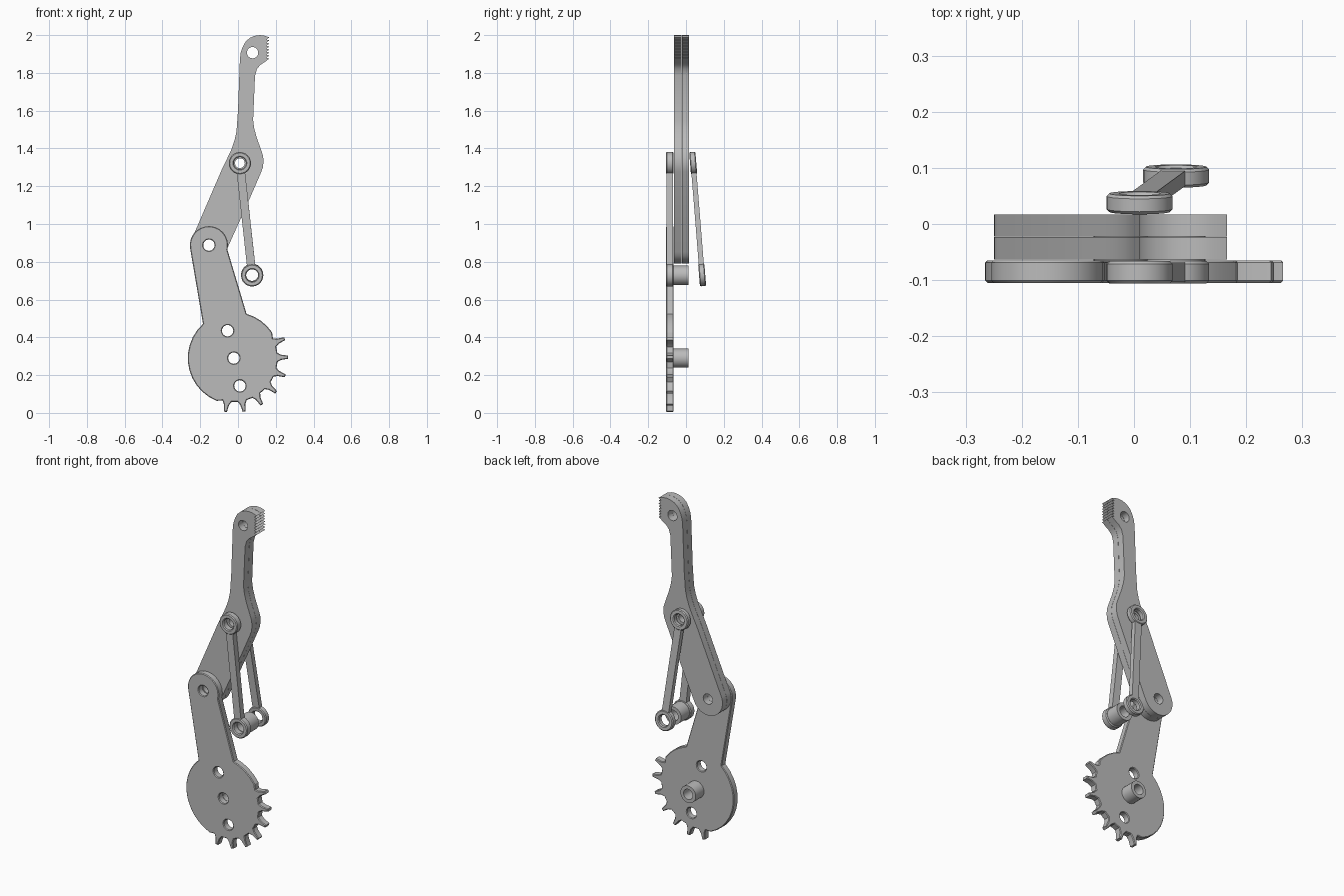
import bpy, bmesh, math
from mathutils import Matrix, Vector

if "Cube" in bpy.data.objects:
    bpy.data.objects.remove(bpy.data.objects["Cube"])

grey = bpy.data.materials.new("plain grey")
grey.diffuse_color = (0.5, 0.5, 0.5, 1)
grey.use_nodes = True
grey.node_tree.nodes["Principled BSDF"].inputs["Base Color"].default_value = grey.diffuse_color


def arc(c, r, a0, a1, n):
    """Points on an arc, angles in degrees, in the x-z plane."""
    out = []
    for i in range(n + 1):
        a = math.radians(a0 + (a1 - a0) * i / n)
        out.append((c[0] + r * math.cos(a), c[1] + r * math.sin(a)))
    return out


def circle(c, r, n=24):
    return arc(c, r, 0, 360, n)[:-1]


def plate(name, loops, y0, y1, bevel=0.0, xform=None):
    """Extrude an outline with holes from y0 to y1."""
    cu = bpy.data.curves.new(name, 'CURVE')
    cu.dimensions = '2D'
    cu.fill_mode = 'BOTH'
    cu.extrude = (y1 - y0) / 2 - bevel
    cu.bevel_depth = bevel
    cu.bevel_resolution = 0
    cu.offset = -bevel
    for pts in loops:
        s = cu.splines.new('POLY')
        s.points.add(len(pts) - 1)
        for p, q in zip(s.points, pts):
            p.co = (q[0], q[1], 0, 1)
        s.use_cyclic_u = True
    tmp = bpy.data.objects.new(name + "_tmp", cu)
    bpy.context.scene.collection.objects.link(tmp)
    bpy.context.view_layer.update()
    me = bpy.data.meshes.new_from_object(
        tmp.evaluated_get(bpy.context.evaluated_depsgraph_get()))
    bpy.data.objects.remove(tmp)
    m = Matrix.Translation((0, (y0 + y1) / 2, 0)) @ Matrix.Rotation(math.pi / 2, 4, 'X')
    me.transform((xform or Matrix()) @ m)
    bm = bmesh.new()
    bm.from_mesh(me)
    bmesh.ops.remove_doubles(bm, verts=bm.verts, dist=1e-5)
    bmesh.ops.recalc_face_normals(bm, faces=bm.faces)
    bm.to_mesh(me)
    bm.free()
    me.name = name
    me.materials.clear()
    me.materials.append(grey)
    ob = bpy.data.objects.new(name, me)
    bpy.context.scene.collection.objects.link(ob)
    return ob


# Pivot positions (x, z)
GEAR = (-0.022, 0.29)
ELBOW = (-0.154, 0.888)
MID = (0.01, 1.322)
LOW = (0.075, 0.728)
TIP = (0.077, 1.907)

# Gear sector with its arm
outline = arc(GEAR, 0.244, 74, 34, 4)
for k in range(7):
    a = 21 - 20 * k
    for da, r in ((6, .232), (3.2, .25), (1.6, .288), (-1.6, .288), (-3.2, .25), (-6, .232)):
        outline += arc(GEAR, r, a + da, a + da, 1)[:1]
outline += arc(GEAR, 0.244, -112, -228, 11)
outline += arc(ELBOW, 0.101, 188, -14, 14)
holes = [circle(c, 0.03) for c in (ELBOW, (-0.055, 0.435), GEAR, (0.01, 0.143))]
plate("gear_arm", [outline] + holes, -0.105, -0.065, 0.004)
plate("gear_hub", [circle(GEAR, 0.05), circle(GEAR, 0.03)], -0.067, 0.012)

# Finger: two matching layers with a serrated gripping tip
finger = arc(ELBOW, 0.096, -22, -202, 14)
finger += [(-0.085, 1.29), (-0.055, 1.352), (-0.035, 1.395), (-0.018, 1.445), (-0.008, 1.49),
           (0.0, 1.6), (0.01, 1.87), (0.014, 1.905), (0.025, 1.938), (0.04, 1.965),
           (0.062, 1.985), (0.088, 1.996), (0.115, 2.0), (0.14, 1.997)]
for k in range(8):
    z = 1.988 - k * 0.016
    finger += [(0.166, z), (0.15, z - 0.012)]
finger += [(0.145, 1.86), (0.118, 1.842), (0.1, 1.82), (0.09, 1.785), (0.08, 1.55),
           (0.086, 1.505), (0.1, 1.455), (0.125, 1.385), (0.133, 1.36), (0.135, 1.33),
           (0.132, 1.3), (0.123, 1.275), (0.06, 1.13)]
fholes = [circle(c, 0.03) for c in (ELBOW, TIP)] + [circle(MID, 0.026)]
plate("finger_front_layer", [finger] + fholes, -0.063, -0.0235)
plate("finger_back_layer", [finger] + fholes, -0.0225, 0.017)


# Connecting links: an eye at each end and a bar between
def link(name, y0, y1, xform=None):
    a, b = Vector(MID), Vector(LOW)
    d = (b - a).normalized()
    s = Vector((-d.y, d.x)) * 0.022
    a, b = a + d * 0.046, b - d * 0.046
    bar = [tuple(p) for p in (a + s, b + s, b - s, a - s)]
    plate(name + "_bar", [bar], y0 + 0.003, y1 - 0.003, 0, xform)
    for end, c in (("upper", MID), ("lower", LOW)):
        plate(name + "_" + end + "_eye", [circle(c, 0.059), circle(c, 0.032)],
              y0, y1, 0.005, xform)


link("front_link", -0.106, -0.066)
pivot = Vector((0, 0.038, MID[1]))
tilt = (Matrix.Translation(pivot) @ Matrix.Rotation(0.08, 4, 'X')
        @ Matrix.Translation(-pivot))
link("back_link", 0.0215, 0.0545, tilt)
plate("link_spacer", [circle(LOW, 0.052), circle(LOW, 0.032)], -0.068, 0.012)

# Smooth round surfaces, keep edges sharp
for ob in bpy.context.scene.objects:
    ob.select_set(True)
    bpy.context.view_layer.objects.active = ob
bpy.ops.object.shade_smooth_by_angle(angle=math.radians(25))
